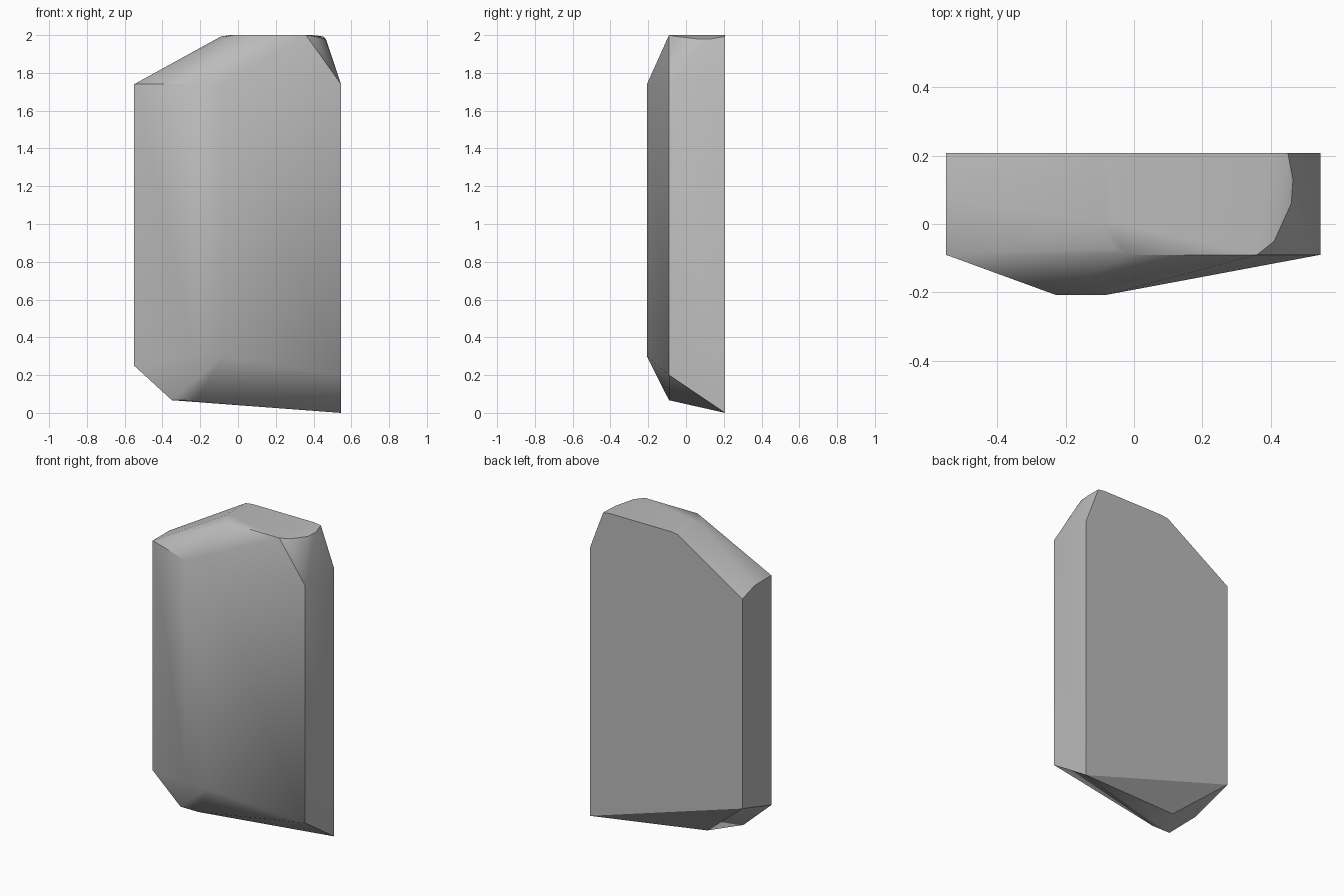
import bpy
import bmesh
import math

# Remove the default object
default_cube = bpy.data.objects.get("Cube")
if default_cube:
    bpy.data.objects.remove(default_cube, do_unlink=True)

# Main planes of the slab
LEFT_SIDE, RIGHT_SIDE = -0.55, 0.545
FRONT, SHOULDER, BACK = -0.207, -0.09, 0.207
BASE, FLOOR, TOP, RIM = 0.0, 0.067, 2.0, 1.74
RIDGE = (-0.23, -0.08)


def make_material(name, value):
    material = bpy.data.materials.new(name)
    material.use_nodes = True
    colour = (value, value, value, 1.0)
    material.diffuse_color = colour
    shader = material.node_tree.nodes["Principled BSDF"]
    shader.inputs["Base Color"].default_value = colour
    shader.inputs["Roughness"].default_value = 0.8
    return material


def level(outline, height):
    """Lift a flat outline to one height."""
    return [(x, y, height) for x, y in outline]


def build_hull(name, corners, material):
    """Wrap a chiselled stone around its corners and merge flat facets."""
    bm = bmesh.new()
    for corner in corners:
        bm.verts.new(corner)
    hull = bmesh.ops.convex_hull(bm, input=bm.verts[:])
    spare = {v for v in hull["geom_interior"] + hull["geom_unused"]
             if isinstance(v, bmesh.types.BMVert) and v.is_valid}
    bmesh.ops.delete(bm, geom=list(spare), context="VERTS")
    bmesh.ops.dissolve_limit(bm, angle_limit=math.radians(1),
                             verts=bm.verts[:], edges=bm.edges[:])
    bmesh.ops.recalc_face_normals(bm, faces=bm.faces[:])
    mesh = bpy.data.meshes.new(name)
    bm.to_mesh(mesh)
    bm.free()
    mesh.materials.append(material)
    stone = bpy.data.objects.new(name, mesh)
    bpy.context.collection.objects.link(stone)
    return stone


corners = []

# Front ridge: a narrow flat face between two slanting sides
for height in (0.3, RIM):
    corners += level([(x, FRONT) for x in RIDGE], height)

# Side walls
corners += [
    (LEFT_SIDE, SHOULDER, 0.25), (LEFT_SIDE, BACK, 0.34),
    (LEFT_SIDE, SHOULDER, RIM), (LEFT_SIDE, 0.08, RIM), (LEFT_SIDE, BACK, 1.7),
    (RIGHT_SIDE, SHOULDER, 0.2), (RIGHT_SIDE, BACK, BASE),
    (RIGHT_SIDE, SHOULDER, RIM), (RIGHT_SIDE, BACK, RIM),
]

# Chipped underside
corners += level([(-0.35, SHOULDER), (-0.22, SHOULDER), (-0.22, 0.095)], FLOOR)

# Flat crown with softened ends
corners += level([(-0.02, SHOULDER), (0.36, SHOULDER), (0.4, 0.1),
                  (0.4, BACK), (-0.04, BACK), (-0.04, 0.0)], TOP)
corners += level([(-0.06, -0.07), (-0.09, 0.0), (-0.09, BACK),
                  (0.41, -0.05), (0.45, BACK)], 1.993)
corners += level([(0.46, 0.06), (0.465, 0.13)], 1.98)

stone_grey = make_material("stone grey", 0.5)
rock_slab = build_hull("rock_slab", corners, stone_grey)

# Soft facets, sharp main edges
bpy.ops.object.select_all(action="DESELECT")
rock_slab.select_set(True)
bpy.context.view_layer.objects.active = rock_slab
bpy.ops.object.shade_smooth_by_angle(angle=math.radians(33))
